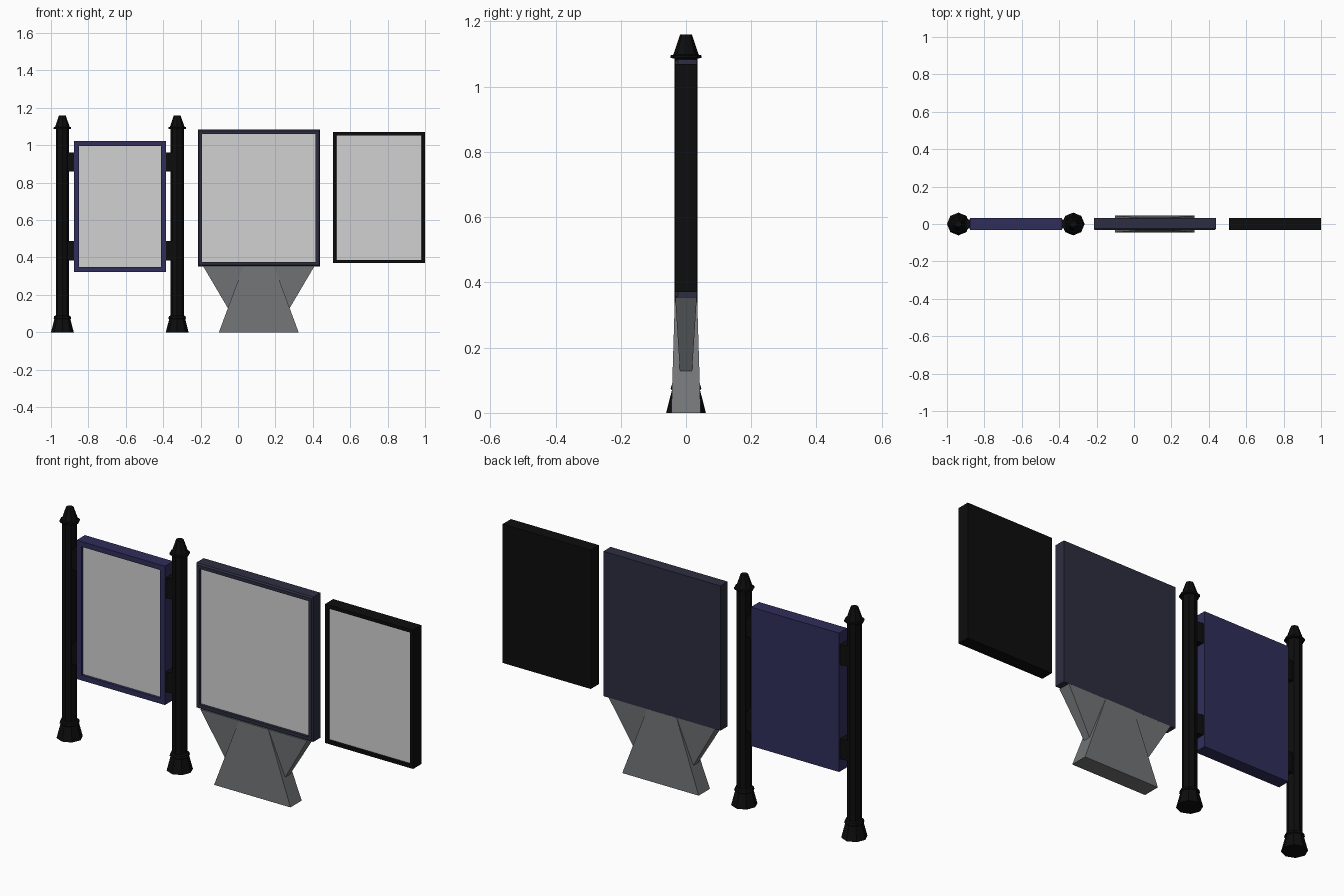
import bpy, bmesh, math

if "Cube" in bpy.data.objects:
    bpy.data.objects.remove(bpy.data.objects["Cube"])


def mat(name, rgb):
    m = bpy.data.materials.new(name)
    m.diffuse_color = (*rgb, 1)
    m.use_nodes = True
    m.node_tree.nodes["Principled BSDF"].inputs["Base Color"].default_value = m.diffuse_color
    return m


BLACK = mat("black", (0.004, 0.004, 0.004))
NAVY = mat("navy", (0.029, 0.027, 0.105))
SLATE = mat("slate", (0.027, 0.027, 0.052))
SCREEN = mat("pale_grey", (0.64, 0.64, 0.64))
GREY = mat("mid_grey", (0.17, 0.175, 0.18))


def finish(bm, name, *mats):
    bmesh.ops.recalc_face_normals(bm, faces=bm.faces)
    me = bpy.data.meshes.new(name)
    bm.to_mesh(me)
    bm.free()
    ob = bpy.data.objects.new(name, me)
    for m in mats:
        me.materials.append(m)
    bpy.context.collection.objects.link(ob)
    return ob


def loft(bm, rings):
    """Skin a list of vertex rings and cap both ends."""
    vs = [[bm.verts.new(p) for p in r] for r in rings]
    n = len(vs[0])
    for a, b in zip(vs, vs[1:]):
        for i in range(n):
            bm.faces.new((a[i], a[(i + 1) % n], b[(i + 1) % n], b[i]))
    bm.faces.new(vs[0][::-1])
    bm.faces.new(vs[-1])


def rect(cx, hx, hy, z):
    return [(cx - hx, -hy, z), (cx + hx, -hy, z), (cx + hx, hy, z), (cx - hx, hy, z)]


def display(name, x0, x1, z0, z1, border, frame, bevel=0.0):
    bm = bmesh.new()
    cx, hx = (x0 + x1) / 2, (x1 - x0) / 2
    loft(bm, [rect(cx, hx, 0.033, z0), rect(cx, hx, 0.033, z1)])
    bmesh.ops.recalc_face_normals(bm, faces=bm.faces)
    front = min(bm.faces, key=lambda f: f.calc_center_median().y)
    if bevel:
        # soft chamfer round the front rim
        bmesh.ops.inset_region(bm, faces=[front], thickness=bevel)
        for v in set(bm.verts) - set(front.verts):
            if v.co.y < 0:
                v.co.y += bevel
    bmesh.ops.inset_region(bm, faces=[front], thickness=border - bevel)
    # straight recess walls down to the screen
    bmesh.ops.inset_region(bm, faces=[front], thickness=0.001)
    for v in front.verts:
        v.co.y += 0.012
    front.material_index = 1
    return finish(bm, name, frame, SCREEN)


# three poster displays
display("hanging_display", -0.877, -0.385, 0.322, 1.022, 0.037, NAVY)
display("pedestal_display", -0.215, 0.438, 0.353, 1.083, 0.032, SLATE, 0.008)
display("wall_display", 0.508, 1.0, 0.37, 1.07, 0.024, BLACK)

# octagonal posts with flared foot, collar and pointed cap
PROFILE = [(0.061, 0), (0.043, 0.07), (0.047, 0.074), (0.044, 0.086), (0.035, 0.09),
           (0.035, 1.086), (0.047, 1.088), (0.047, 1.096), (0.039, 1.098), (0.018, 1.16)]
for side, px in (("left", -0.939), ("right", -0.325)):
    bm = bmesh.new()
    loft(bm, [[(px + r * math.cos(i * math.pi / 4), r * math.sin(i * math.pi / 4), z)
               for i in range(8)] for r, z in PROFILE])
    finish(bm, side + "_post", BLACK)

# brackets tying the hanging display to its posts, tapering to the post
for side, xp, xe in (("left", -0.935, -0.876), ("right", -0.33, -0.386)):
    for level, z0 in (("lower", 0.385), ("upper", 0.86)):
        bm = bmesh.new()
        z1 = z0 + 0.102
        loft(bm, [[(x, -h, z0), (x, h, z0), (x, h, z1), (x, -h, z1)]
                  for x, h in ((xp, 0.018), (xp + (xe - xp) * 0.75, 0.025), (xe, 0.025))])
        finish(bm, f"{level}_{side}_bracket", BLACK)

# pedestal: a tapering foot crossed by an inverted wedge
bm = bmesh.new()
loft(bm, [rect(0.111, 0.213, 0.045, 0), rect(0.111, 0.082, 0.034, 0.354)])
finish(bm, "pedestal_foot", GREY)
bm = bmesh.new()
loft(bm, [rect(0.111, 0.148, 0.017, 0.10), rect(0.111, 0.298, 0.033, 0.354)])
finish(bm, "pedestal_wedge", GREY)
